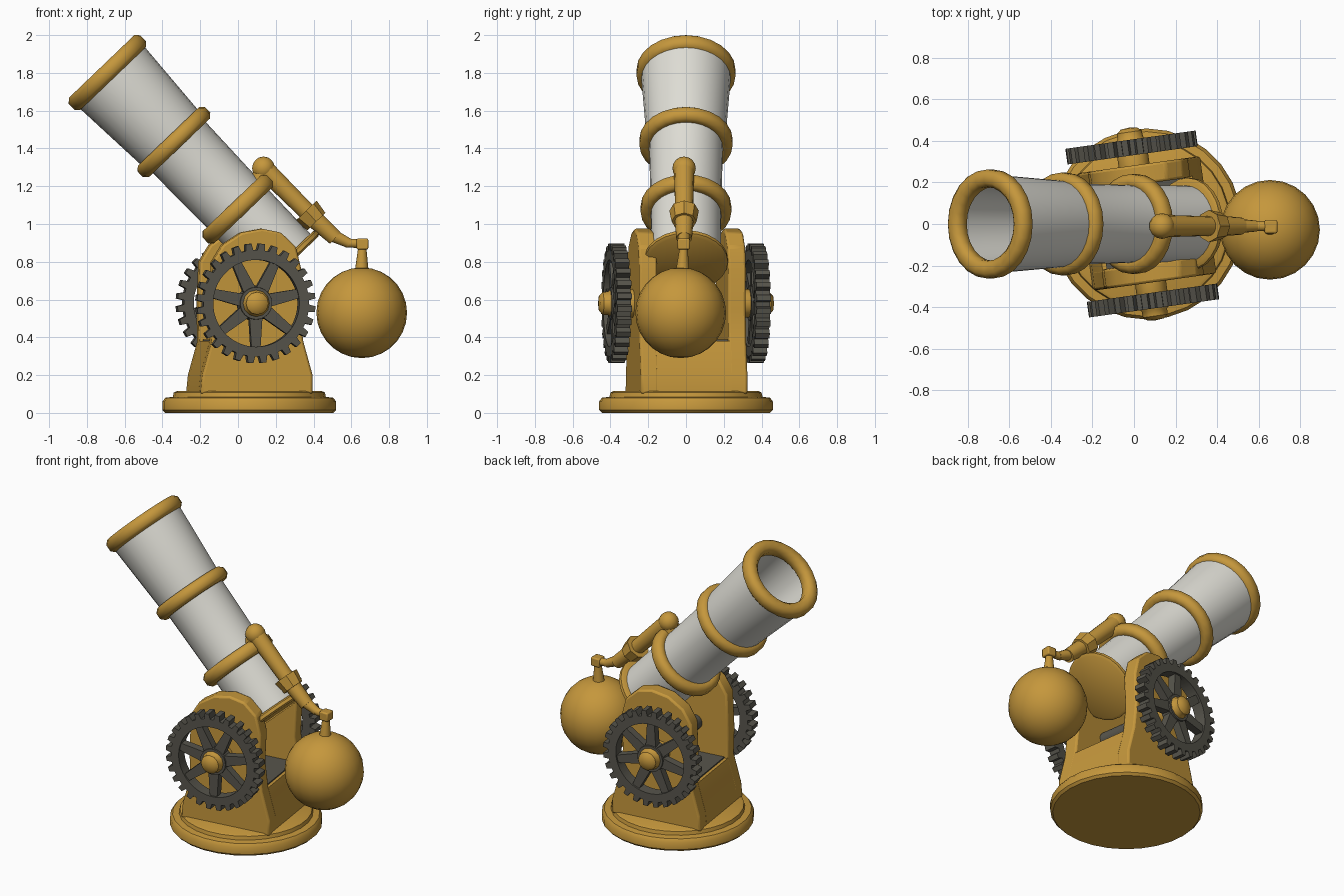
import bpy, bmesh, math
from mathutils import Vector, Matrix

if "Cube" in bpy.data.objects:
    bpy.data.objects.remove(bpy.data.objects["Cube"])


def material(name, rgb):
    m = bpy.data.materials.new(name)
    m.diffuse_color = (*rgb, 1)
    m.use_nodes = True
    m.node_tree.nodes["Principled BSDF"].inputs["Base Color"].default_value = m.diffuse_color
    return m


GOLD = material("brass gold", (0.56, 0.31, 0.045))
WHITE = material("off white", (0.74, 0.73, 0.67))
DARK = material("dark iron", (0.095, 0.09, 0.072))


def finish(name, bm, mat, matrix=Matrix(), angle=40, bevel=0):
    bmesh.ops.recalc_face_normals(bm, faces=bm.faces[:])
    bm.transform(matrix)
    me = bpy.data.meshes.new(name)
    bm.to_mesh(me)
    bm.free()
    me.materials.append(mat)
    for p in me.polygons:
        p.use_smooth = True
    me.set_sharp_from_angle(angle=math.radians(angle))
    ob = bpy.data.objects.new(name, me)
    bpy.context.collection.objects.link(ob)
    if bevel:
        b = ob.modifiers.new("bevel", 'BEVEL')
        b.width, b.segments = bevel, 2
    return ob


def aim(origin, direction):
    return Matrix.Translation(origin) @ Vector(direction).to_track_quat('Z', 'Y').to_matrix().to_4x4()


def lathe(name, profile, mat, matrix, segs=24, closed=False, angle=40):
    """Revolve (radius, height) points around local z."""
    bm = bmesh.new()
    rings = []
    for r, h in profile:
        if r < 1e-5:
            rings.append([bm.verts.new((0, 0, h))] * segs)
        else:
            rings.append([bm.verts.new((r * math.cos(2 * math.pi * i / segs),
                                        r * math.sin(2 * math.pi * i / segs), h)) for i in range(segs)])
    pairs = list(zip(rings, rings[1:])) + ([(rings[-1], rings[0])] if closed else [])
    for a, b in pairs:
        for i in range(segs):
            j = (i + 1) % segs
            quad = list(dict.fromkeys((a[i], a[j], b[j], b[i])))
            bm.faces.new(quad)
    return finish(name, bm, mat, matrix, angle)


def rod(name, a, b, r, mat, r2=None, segs=14):
    a, b = Vector(a), Vector(b)
    length = (b - a).length
    return lathe(name, [(0, 0), (r, 0), (r2 or r, length), (0, length)], mat, aim(a, b - a), segs)


def slab(name, outline, y0, y1, mat, matrix, bevel=0):
    """Extrude an (x, z) outline from y0 to y1."""
    bm = bmesh.new()
    a = [bm.verts.new((x, y0, z)) for x, z in outline]
    b = [bm.verts.new((x, y1, z)) for x, z in outline]
    bm.faces.new(a)
    bm.faces.new(b[::-1])
    for i in range(len(a)):
        j = (i + 1) % len(a)
        bm.faces.new((a[i], b[i], b[j], a[j]))
    return finish(name, bm, mat, matrix, 30, bevel)


# Round stepped base
lathe("base_disc", [(0, 0), (0.445, 0), (0.46, 0.015), (0.46, 0.06), (0.445, 0.08),
                    (0.405, 0.085), (0.40, 0.108), (0.385, 0.115), (0, 0.115)],
      GOLD, Matrix.Translation((0.06, 0, 0)), 28)

# Carriage, turned slightly about the vertical
CAR = Matrix.Translation((0.04, 0, 0)) @ Matrix.Rotation(math.radians(8), 4, 'Z')
lower = [(-0.28, 0.10), (0.32, 0.10), (0.32, 0.20), (0.27, 0.38)]
cheek = lower + [(0.25, 0.55), (0.26, 0.76), (0.23, 0.88), (0.15, 0.955), (0.05, 0.975), (-0.06, 0.955),
                 (-0.16, 0.89), (-0.215, 0.80), (-0.225, 0.55), (-0.22, 0.38), (-0.27, 0.20)]
block = lower + [(-0.22, 0.38), (-0.27, 0.20)]
slab("carriage_block", block, -0.2, 0.2, GOLD, CAR)
slab("carriage_floor", [(-0.2, 0.38), (0.25, 0.38), (0.25, 0.388), (-0.2, 0.388)], -0.19, 0.19, DARK, CAR)
GZ = 0.58
rod("axle", CAR @ Vector((0, -0.36, GZ)), CAR @ Vector((0, 0.36, GZ)), 0.05, DARK)


def gear(name, matrix):
    """Toothed rim with seven tapered spokes, in the local xy plane."""
    bm = bmesh.new()
    teeth, half = 28, 0.038
    cols = []
    for t in range(teeth):
        for k, r in ((0, 0.282), (0.26, 0.282), (0.36, 0.317), (0.78, 0.317), (0.9, 0.282)):
            a = 2 * math.pi * (t + k) / teeth
            c, s = math.cos(a), math.sin(a)
            cols.append([bm.verts.new((q * c, q * s, h)) for q, h in
                         ((r, -half), (r, half), (0.23, half), (0.23, -half))])
    for i in range(len(cols)):
        p, q = cols[i], cols[(i + 1) % len(cols)]
        for k in range(4):
            m = (k + 1) % 4
            bm.faces.new((p[k], q[k], q[m], p[m]))
    for n in range(7):
        rot = Matrix.Rotation(math.pi / 2 + 2 * math.pi * (n + 0.5) / 7, 4, 'Z')
        vs = bmesh.ops.create_cube(bm, size=1)['verts']
        for v in vs:
            wide = 0.036 if v.co.x < 0 else 0.024
            v.co = rot @ Vector((0.05 if v.co.x < 0 else 0.24,
                                 math.copysign(wide, v.co.y), math.copysign(0.026, v.co.z)))
    finish(name, bm, DARK, matrix, 30)


for side, label in ((-1, "front"), (1, "back")):
    ys = sorted((side * 0.19, side * 0.285))
    slab(label + "_cheek", cheek, ys[0], ys[1], GOLD, CAR, 0.012)
    gm = CAR @ Matrix.Translation((0, side * 0.372, GZ)) @ Matrix.Rotation(-side * math.pi / 2, 4, 'X')
    gear(label + "_gear", gm)
    lathe(label + "_gear_hub", [(0, -0.035), (0.095, -0.035), (0.085, 0.035), (0, 0.035)], DARK, gm)
    lathe(label + "_axle_cap", [(0.075, -0.10), (0.075, 0.03), (0.062, 0.045), (0.06, 0.075),
                                (0.04, 0.092), (0, 0.096)], GOLD, gm, 12)

# Tilted barrel: hollow tube, bands and breech plate
BAR = aim((0, 0, 1.08), (-0.69, 0, 0.72))
lathe("barrel_tube", [(0, -0.37), (0.185, -0.37), (0.187, 0), (0.195, 0.45), (0.21, 0.53), (0.238, 0.98),
                      (0.19, 0.99), (0.165, 0.5), (0.15, 0.2), (0, 0.2)], WHITE, BAR, 28)


def band(name, s, r_in, r_out, half):
    e = 0.022
    lathe(name, [(r_in, s - half + e), (r_in + e, s - half), (r_out - e, s - half), (r_out, s - half + e),
                 (r_out, s + half - e), (r_out - e, s + half), (r_in + e, s + half), (r_in, s + half - e)],
          GOLD, BAR, 24, True, 60)


band("muzzle_band", 1.0, 0.178, 0.262, 0.044)
band("middle_band", 0.49, 0.17, 0.247, 0.042)
band("lower_band", 0.0, 0.165, 0.24, 0.044)
lathe("breech_plate", [(0, -0.40), (0.205, -0.40), (0.222, -0.39), (0.222, -0.37), (0.205, -0.36), (0, -0.36)],
      GOLD, BAR, 24)


# Counterweight arm and ball
def ball(name, centre, r, segs, rows):
    bm = bmesh.new()
    bmesh.ops.create_uvsphere(bm, u_segments=segs, v_segments=rows, radius=r)
    finish(name, bm, GOLD, Matrix.Translation(centre), 60)


Y = -0.01
ball("arm_top_joint", (0.135, Y, 1.295), 0.062, 14, 8)
rod("arm_mount", (0.10, Y, 1.18), (0.135, Y, 1.29), 0.05, GOLD)
rod("arm_bar", (0.135, Y, 1.295), (0.40, Y, 1.03), 0.054, GOLD, 0.046)
rod("arm_collar", (0.36, Y, 1.07), (0.415, Y, 1.013), 0.078, GOLD, 0.066, 8)
rod("arm_socket", (0.40, Y, 1.03), (0.515, Y, 0.925), 0.05, GOLD, 0.042)
rod("arm_tip", (0.49, Y, 0.945), (0.59, Y, 0.897), 0.036, GOLD, 0.026)
rod("arm_link", (0.57, Y, 0.90), (0.66, Y, 0.895), 0.024, GOLD, 0.024)
slab("hanger_block", [(0.628, 0.865), (0.69, 0.865), (0.69, 0.923), (0.628, 0.923)], -0.045, 0.02, GOLD,
     Matrix(), 0.008)
rod("hanger_stem", (0.655, -0.018, 0.755), (0.658, -0.012, 0.88), 0.036, GOLD, 0.021)
ball("counterweight_ball", (0.655, -0.028, 0.53), 0.24, 24, 14)
